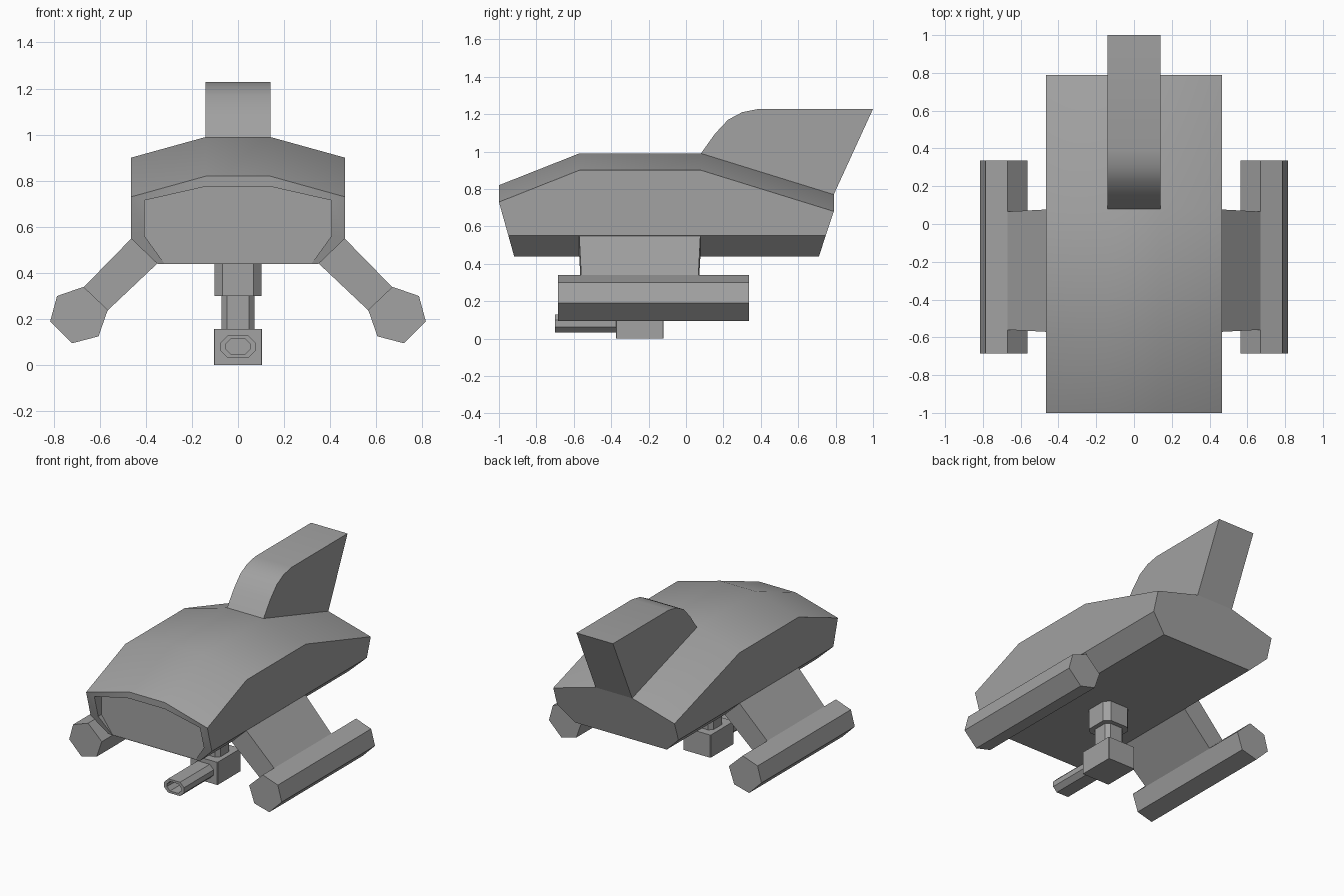
import bpy, bmesh, math
from mathutils import Vector

cube = bpy.data.objects.get("Cube")
if cube:
    bpy.data.objects.remove(cube, do_unlink=True)

grey = bpy.data.materials.new("hull_grey")
grey.use_nodes = True
colour = (0.36, 0.36, 0.36, 1)
grey.diffuse_color = colour
grey.node_tree.nodes["Principled BSDF"].inputs["Base Color"].default_value = colour


def loft(name, rings, smooth=30):
    """Skin a list of equal point rings and cap both ends."""
    bm = bmesh.new()
    loops = [[bm.verts.new(p) for p in ring] for ring in rings]
    for a, b in zip(loops, loops[1:]):
        for i in range(len(a)):
            j = (i + 1) % len(a)
            bm.faces.new((a[i], a[j], b[j], b[i]))
    bm.faces.new(loops[0])
    bm.faces.new(loops[-1])
    bmesh.ops.recalc_face_normals(bm, faces=bm.faces)
    mesh = bpy.data.meshes.new(name)
    bm.to_mesh(mesh)
    bm.free()
    mesh.materials.append(grey)
    obj = bpy.data.objects.new(name, mesh)
    bpy.context.collection.objects.link(obj)
    bpy.ops.object.select_all(action='DESELECT')
    obj.select_set(True)
    bpy.context.view_layer.objects.active = obj
    bpy.ops.object.shade_smooth_by_angle(angle=math.radians(smooth))
    return obj


def extrude_y(name, profile, y0, y1):
    return loft(name, [[(x, y, z) for x, z in profile] for y in (y0, y1)])


def octagon(hx, hy, cut):
    """Rectangle with chamfered corners."""
    return [(hx, hy - cut), (hx - cut, hy), (cut - hx, hy), (-hx, hy - cut),
            (-hx, cut - hy), (cut - hx, -hy), (hx - cut, -hy), (hx, cut - hy)]


# Hull: cross-sections from the recessed nose panel to the tail
def section(half, y_at):
    pts = half + [(-x, z) for x, z in reversed(half)]
    return [(x, y_at(z), z) for x, z in pts]


def hull_half(ridge, shoulder):
    return [(0.14, ridge), (0.465, shoulder), (0.465, 0.55), (0.35, 0.44)]


def nose_y(z):
    return -1 + max(0, 0.73 - z) * 0.28


def tail_y(z):
    return 0.79 - max(0, 0.68 - z) * 0.33


rim = [(0.14, 0.775), (0.405, 0.715), (0.405, 0.56), (0.32, 0.442)]
loft("hull", [
    section(rim, lambda z: -0.917),
    section(rim, nose_y),
    section(hull_half(0.82, 0.73), nose_y),
    section(hull_half(0.99, 0.90), lambda z: -0.57),
    section(hull_half(0.99, 0.90), lambda z: 0.08),
    section(hull_half(0.77, 0.68), tail_y),
])

# Tail fin with a curved leading edge
fin = [(0.08, 0.99), (0.155, 1.095), (0.225, 1.17), (0.30, 1.21), (0.39, 1.228),
       (1.0, 1.228), (0.79, 0.77), (0.70, 0.72), (0.20, 0.88)]
loft("tail_fin", [[(x, y, z) for y, z in fin] for x in (-0.14, 0.14)])

# Struts and hexagonal skids on both sides
strut = [(0.44, 0.573), (0.67, 0.338), (0.565, 0.238), (0.33, 0.46)]
skid = [(0.67, 0.34), (0.785, 0.30), (0.815, 0.19),
        (0.72, 0.095), (0.605, 0.125), (0.565, 0.24)]
for side, s in (("left", 1), ("right", -1)):
    # the strut narrows slightly towards the skid
    ends = [[(s * x, mid + d * (0.325 - (0.012 if x > 0.5 else 0)), z) for x, z in strut]
            for mid, d in ((-0.247, -1), (-0.247, 1))]
    loft(side + "_strut", ends)
    extrude_y(side + "_skid", [(s * x, z) for x, z in skid], -0.685, 0.337)

# Turret: mount, post, gun body and hollow barrel
GUN_Y = -0.247


def post(name, hx, hy, cut, z0, z1):
    loft(name, [[(x, y + GUN_Y, z) for x, y in octagon(hx, hy, cut)] for z in (z0, z1)])


post("turret_mount", 0.103, 0.103, 0.035, 0.30, 0.46)
post("turret_post", 0.072, 0.072, 0.025, 0.14, 0.32)
post("gun_body", 0.105, 0.128, 0.004, 0.0, 0.157)


def barrel_ring(y, hx, hz, cut):
    return [(x, y, z + 0.08) for x, z in octagon(hx, hz, cut)]


loft("gun_barrel", [
    barrel_ring(-0.58, 0.055, 0.033, 0.024),
    barrel_ring(-0.70, 0.055, 0.033, 0.024),
    barrel_ring(-0.70, 0.076, 0.048, 0.03),
    barrel_ring(-0.36, 0.076, 0.048, 0.03),
])
